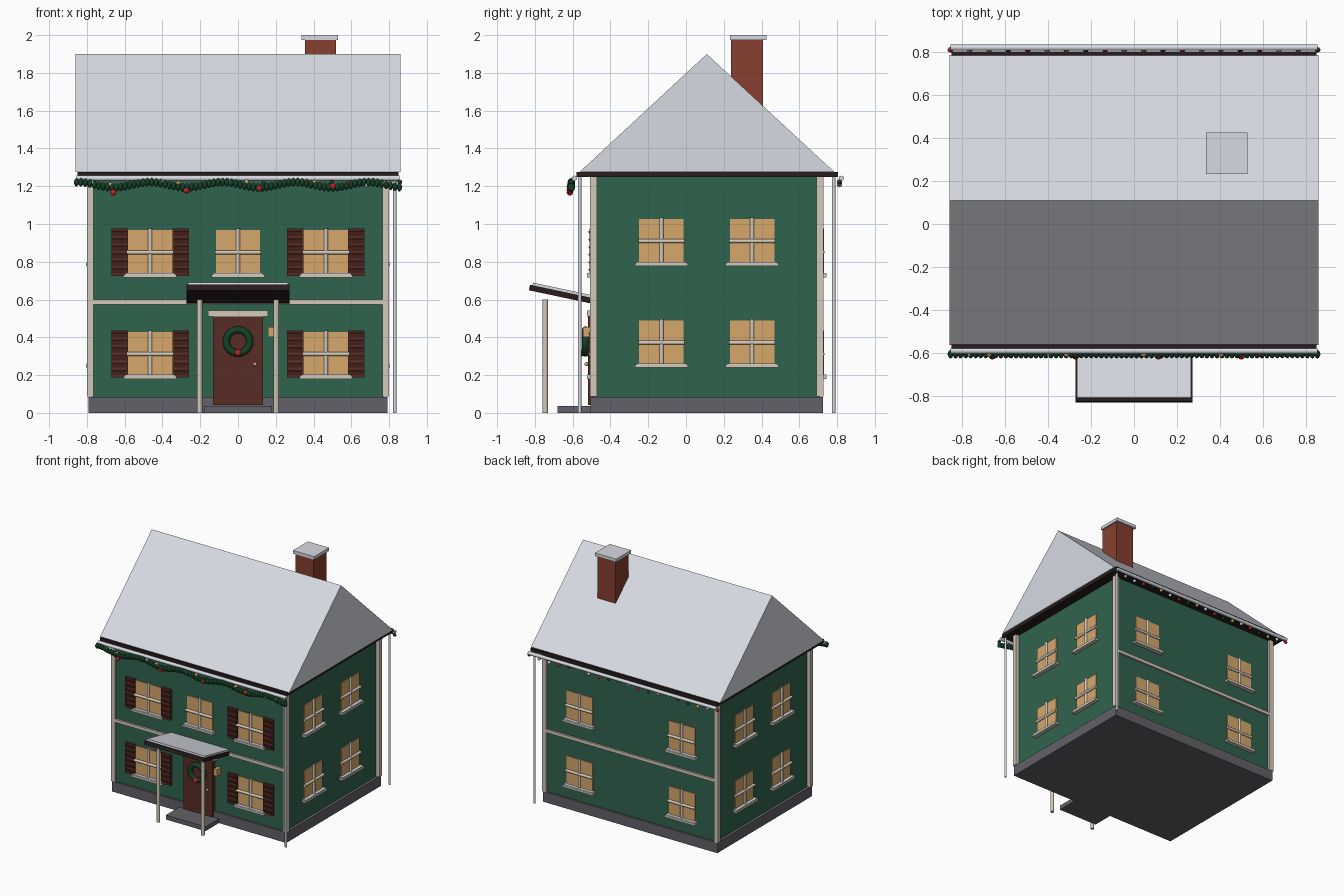
import bpy, bmesh, math
from mathutils import Matrix, Vector

if "Cube" in bpy.data.objects:
    bpy.data.objects.remove(bpy.data.objects["Cube"])


def material(name, *rgb):
    m = bpy.data.materials.new(name)
    m.use_nodes = True
    m.diffuse_color = (*rgb, 1)
    m.node_tree.nodes["Principled BSDF"].inputs["Base Color"].default_value = (*rgb, 1)
    return m


WALL = material("wall green", .03, .125, .076)
CREAM = material("cream trim", .66, .59, .49)
STONE = material("foundation grey", .12, .12, .14)
BROWN = material("shutter brown", .095, .025, .018)
SNOW = material("snow", .68, .70, .76)
DARK = material("dark roof edge", .022, .012, .013)
BRICK = material("chimney brick", .24, .05, .03)
GLOW = material("warm window", .68, .39, .15)
PINE = material("evergreen", .007, .055, .02)
RED = material("ornament red", .55, .015, .02)

MID_Y, HALF_X, HALF_Y = .11, .77, .60


def finish(name, bm, mat, matrix=Matrix(), smooth=False):
    mesh = bpy.data.meshes.new(name)
    bm.to_mesh(mesh)
    bm.free()
    for p in mesh.polygons:
        p.use_smooth = smooth and len(p.vertices) < 5
    mesh.materials.append(mat)
    ob = bpy.data.objects.new(name, mesh)
    ob.matrix_world = matrix
    bpy.context.collection.objects.link(ob)
    return ob


def box(name, mat, center, size, matrix=Matrix()):
    bm = bmesh.new()
    bmesh.ops.create_cube(bm, size=1, matrix=Matrix.Translation(center) @ Matrix.Diagonal((*size, 1)))
    return finish(name, bm, mat, matrix)


def rod(name, mat, start, end, r, matrix=Matrix(), sides=12):
    a, b = Vector(start), Vector(end)
    turn = (b - a).to_track_quat('Z', 'Y').to_matrix().to_4x4()
    bm = bmesh.new()
    bmesh.ops.create_cone(bm, cap_ends=True, segments=sides, radius1=r, radius2=r,
                          depth=(b - a).length, matrix=Matrix.Translation((a + b) / 2) @ turn)
    return finish(name, bm, mat, matrix, True)


def balls(name, mat, points, r, scale=(1, 1, 1)):
    bm = bmesh.new()
    for p in points:
        bmesh.ops.create_icosphere(bm, subdivisions=2, radius=r,
                                   matrix=Matrix.Translation(p) @ Matrix.Diagonal((*scale, 1)))
    return finish(name, bm, mat, smooth=True)


# Body and foundation
box("house_walls", WALL, (0, MID_Y, .63), (2 * HALF_X, 2 * HALF_Y, 1.24))
box("foundation", STONE, (0, MID_Y, .0425), (1.585, 1.23, .085))
for sx in (-1, 1):
    for sy in (-1, 1):
        box("corner_board", CREAM, (sx * .782, MID_Y + sy * .6, .668), (.036, .036, 1.165))
for sy in (-1, 1):
    box("belt_board", CREAM, (0, MID_Y + sy * .605, .588), (1.53, .02, .026))

# Roof: solid snow gable over a dark eave slab
box("eave_slab", DARK, (0, MID_Y + .002, 1.263), (1.70, 1.385, .026))
bm = bmesh.new()
profile = [bm.verts.new((-.86, y, z)) for y, z in ((-.565, 1.274), (MID_Y, 1.9), (.787, 1.274))]
face = bm.faces.new(profile)
ext = bmesh.ops.extrude_face_region(bm, geom=[face])
bmesh.ops.translate(bm, vec=(1.72, 0, 0), verts=[v for v in ext["geom"] if isinstance(v, bmesh.types.BMVert)])
bmesh.ops.recalc_face_normals(bm, faces=bm.faces)
finish("snow_roof", bm, SNOW)

# Chimney
box("chimney", BRICK, (.436, .323, 1.7), (.164, .17, .56))
box("chimney_cap", SNOW, (.433, .33, 1.987), (.193, .193, .026))

# Gutters and downspouts
for y in (-.591, .822):
    rod("gutter", SNOW, (-.855, y, 1.242), (.855, y, 1.242), .014)
for y in (-.563, .782):
    rod("downspout", SNOW, (.83, y, 0), (.83, y, 1.245), .009)


def side(angle):
    return Matrix.Translation((0, MID_Y, 0)) @ Matrix.Rotation(angle, 4, 'Z')


def window(frame, u, d, z, shutters=False):
    box("window_pane", GLOW, (u, -d - .003, z), (.235, .009, .235), frame)
    rod("window_upright", CREAM, (u, -d - .01, z - .12), (u, -d - .01, z + .125), .011, frame)
    rod("window_crossbar", CREAM, (u - .122, -d - .013, z), (u + .122, -d - .013, z), .011, frame)
    box("window_sill", CREAM, (u, -d - .015, z - .125), (.28, .04, .016), frame)
    box("sill_snow", SNOW, (u, -d - .015, z - .114), (.265, .036, .008), frame)
    if shutters:
        for s in (-1, 1):
            x = u + s * .162
            box("shutter", BROWN, (x, -d - .008, z), (.088, .018, .25), frame)
            for i in range(6):
                slat = frame @ Matrix.Translation((x, -d - .019, z - .1 + i * .04)) @ Matrix.Rotation(.4, 4, 'X')
                box("shutter_slat", BROWN, (0, 0, 0), (.074, .006, .026), slat)


# Windows on all four walls
front, back = side(0), side(math.pi)
for z in (.85, .312):
    for u in (-.465, .465):
        window(front, u, HALF_Y, z, True)
        window(back, u, HALF_Y, z)
window(front, 0, HALF_Y, .85)
for angle in (math.pi / 2, -math.pi / 2):
    for z in (.91, .372):
        for u in (-.24, .24):
            window(side(angle), u, HALF_X, z)

# Door with wreath, knob and lantern
box("door", BROWN, (0, -.5, .278), (.265, .04, .475))
box("door_lintel", CREAM, (0, -.505, .526), (.32, .04, .032))
balls("door_knob", GLOW, [(.09, -.527, .258)], .011)
box("lantern", GLOW, (.175, -.52, .428), (.03, .05, .055))
bpy.ops.mesh.primitive_torus_add(major_radius=.062, minor_radius=.019, major_segments=24, minor_segments=10,
                                 location=(0, -.532, .378), rotation=(math.pi / 2, 0, 0))
wreath = bpy.context.object
wreath.name = "door_wreath"
wreath.data.materials.append(PINE)
bpy.ops.object.shade_smooth()
balls("wreath_ornament", RED, [(0, -.55, .318)], .019)

# Porch: step, posts and tilted canopy
box("porch_step", STONE, (0, -.59, .018), (.36, .18, .036))
for x in (-.203, .203):
    rod("porch_post", CREAM, (x, -.745, 0), (x, -.745, .6), .0145)
tilt = Matrix.Translation((0, -.66, .628)) @ Matrix.Rotation(math.radians(-12), 4, 'X')
box("porch_canopy", DARK, (0, 0, 0), (.545, .345, .03), tilt)
box("porch_snow", SNOW, (0, .008, .022), (.53, .335, .014), tilt)

# Front garland with ornaments
leaves = []
count = 74
for i in range(count):
    x = -.855 + 1.71 * i / (count - 1)
    leaves.append((x, -.607, 1.207 + .014 * math.cos((x + .465) * math.tau / .385)))
balls("eave_garland", PINE, leaves, .022, (.6, .9, 1.05))
balls("garland_ornaments", RED, [(-.66 + i * .387, -.615, 1.167 + i * .011) for i in range(4)], .017)

# Small light bulbs under both eaves, cycling through four colours
for y in (-.607, .812):
    for k, mat in enumerate((RED, SNOW, GLOW, PINE)):
        spots = [(-.856 + i * 1.712 / 19, y, 1.215 + .008 * math.cos(i * 1.3)) for i in range(k, 20, 4)]
        balls("eave_lights", mat, spots, .013)
rod("light_wire", PINE, (-.85, .812, 1.228), (.85, .812, 1.228), .004, sides=6)
